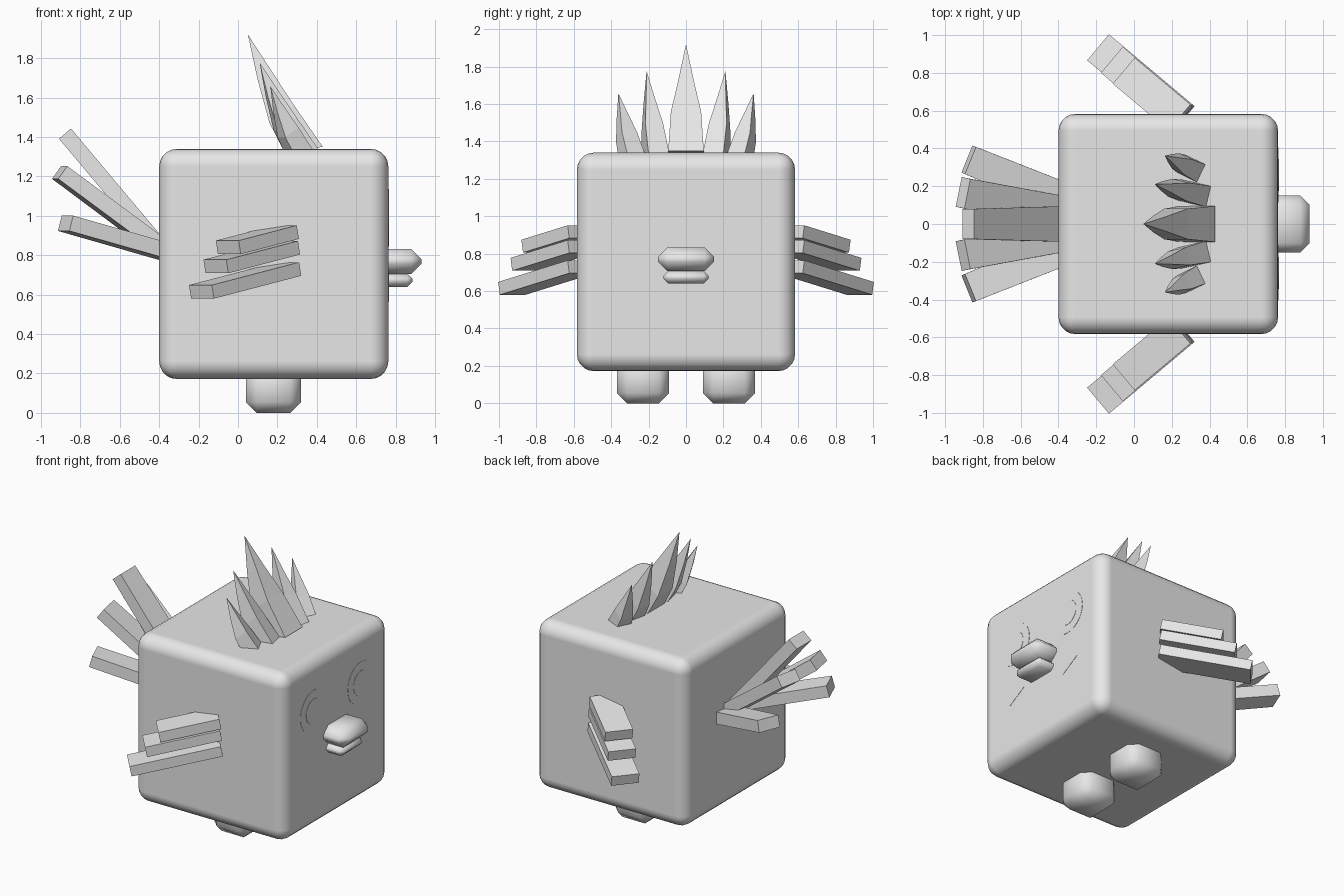
import bpy, bmesh, math
from mathutils import Vector, Matrix

if "Cube" in bpy.data.objects:
    bpy.data.objects.remove(bpy.data.objects["Cube"])

grey = bpy.data.materials.new("plain_grey")
grey.diffuse_color = (0.8, 0.8, 0.8, 1)
grey.use_nodes = True
grey.node_tree.nodes["Principled BSDF"].inputs["Base Color"].default_value = grey.diffuse_color


def make(name, bm, smooth=False):
    bmesh.ops.recalc_face_normals(bm, faces=bm.faces)
    me = bpy.data.meshes.new(name)
    bm.to_mesh(me)
    bm.free()
    me.materials.append(grey)
    if smooth:
        me.shade_smooth()
    ob = bpy.data.objects.new(name, me)
    bpy.context.collection.objects.link(ob)
    return ob


def soft_box(name, lo, hi, bevel, segments, harden=False):
    """Box between two corners with rounded, smooth-shaded edges."""
    lo, hi = Vector(lo), Vector(hi)
    bm = bmesh.new()
    m = Matrix.Translation((lo + hi) / 2) @ Matrix.Diagonal((hi - lo).to_4d())
    bmesh.ops.create_cube(bm, size=1, matrix=m)
    ob = make(name, bm, True)
    b = ob.modifiers.new("round", 'BEVEL')
    b.width, b.segments, b.harden_normals = bevel, segments, harden
    return ob


def skin(name, rings):
    """Join four-point rings into a closed solid."""
    bm = bmesh.new()
    loops = [[bm.verts.new(p) for p in r] for r in rings]
    for a, b in zip(loops, loops[1:]):
        for i in range(4):
            j = (i + 1) % 4
            bm.faces.new((a[i], a[j], b[j], b[i]))
    bm.faces.new(loops[0])
    bm.faces.new(loops[-1])
    bmesh.ops.remove_doubles(bm, verts=bm.verts, dist=1e-4)
    return make(name, bm)


def bar(name, p0, p1, w0, w1, thick, cuts=0):
    """Flat bar from p0 to p1 whose width stays horizontal."""
    p0, p1 = Vector(p0), Vector(p1)
    d = (p1 - p0).normalized()
    side = d.cross(Vector((0, 0, 1))).normalized()
    up = side.cross(d) * thick / 2
    rings = []
    for k in range(cuts + 2):
        t = k / (cuts + 1)
        c, s = p0.lerp(p1, t), side * (w0 + (w1 - w0) * t) / 2
        rings.append([c - s - up, c + s - up, c + s + up, c - s + up])
    return skin(name, rings)


# Body
soft_box("body", (-0.40, -0.583, 0.172), (0.763, 0.583, 1.34), 0.09, 5, True)

# Beak
soft_box("upper_beak", (0.66, -0.15, 0.706), (0.93, 0.15, 0.832), 0.05, 1)
soft_box("lower_beak", (0.66, -0.12, 0.64), (0.885, 0.12, 0.706), 0.025, 1)

# Crest feathers: (front x, front z, back x, back z, half width share)
profile = [(0.0, 0.0, -0.19, -0.03, 1.0), (-0.145, 0.21, -0.27, 0.12, 0.85),
           (-0.25, 0.37, -0.33, 0.34, 0.45), (-0.38, 0.57, -0.38, 0.57, 0.0)]


def crest(name, base, yaw, s, half):
    m = Matrix.Translation(base) @ Matrix.Rotation(yaw, 4, 'Z')
    rings = []
    for fx, fz, bx, bz, w in profile:
        h = half * w
        rings.append([m @ Vector(p) for p in (
            (fx * s, -h, fz * s), (fx * s, h, fz * s),
            (bx * s, h, bz * s), (bx * s, -h, bz * s))])
    skin(name, rings)


crest("crest_middle", (0.43, 0, 1.35), 0, 1, 0.095)

for sy, tag in ((-1, "near"), (1, "far")):
    crest("crest_inner_" + tag, (0.395, sy * 0.145, 1.338), -sy * math.radians(13), 0.77, 0.057)
    crest("crest_outer_" + tag, (0.362, sy * 0.265, 1.328), -sy * math.radians(26), 0.58, 0.053)

    # Feet
    soft_box("foot_" + tag, (0.04, sy * 0.23 - 0.14, 0), (0.32, sy * 0.23 + 0.14, 0.26), 0.055, 1)

    # Wing slats
    out = Vector((-0.766, sy * 0.643, 0))
    inward = Vector((-0.67, -sy * 0.74, 0)) * 0.09
    for i, (length, z) in enumerate(((0.578, 0.73), (0.475, 0.838), (0.385, 0.917))):
        p = Vector((0.318 - 0.006 * i, sy * 0.626, z)) + inward
        bar(f"wing_slat_{i + 1}_{tag}", p, p + out * length - Vector((0, 0, 0.2 * length)),
            0.18, 0.18, 0.07)

    # Side tail feathers
    bar("tail_inner_" + tag, (-0.36, sy * 0.055, 0.815), (-0.905, sy * 0.165, 1.22), 0.18, 0.16, 0.08, 2)
    bar("tail_outer_" + tag, (-0.36, sy * 0.13, 0.815), (-0.875, sy * 0.34, 0.962), 0.17, 0.155, 0.08, 2)

    # Eyes: two thin stacked discs
    for part, r, depth in (("eye", 0.145, 0.002), ("pupil", 0.085, 0.004)):
        bm = bmesh.new()
        bmesh.ops.create_cone(bm, cap_ends=True, segments=32, radius1=r, radius2=r, depth=depth,
                              matrix=Matrix.Translation((0.763 + depth / 2, sy * 0.26, 0.99))
                              @ Matrix.Rotation(math.pi / 2, 4, 'Y'))
        make(f"{part}_{tag}", bm)

    # Cheek marks: thin triangles
    bm = bmesh.new()
    bmesh.ops.create_cone(bm, cap_ends=True, segments=3, radius1=0.09, radius2=0.09, depth=0.002,
                          matrix=Matrix.Translation((0.764, sy * 0.26, 0.64))
                          @ Matrix.Rotation(-math.pi / 2, 4, 'Y') @ Matrix.Rotation(math.pi / 2, 4, 'Z')
                          @ Matrix.Rotation(-math.pi / 2, 4, 'Z'))
    make("cheek_" + tag, bm)

# Middle tail feather
bar("tail_middle", (-0.36, 0, 0.80), (-0.878, 0, 1.417), 0.19, 0.16, 0.08, 2)
